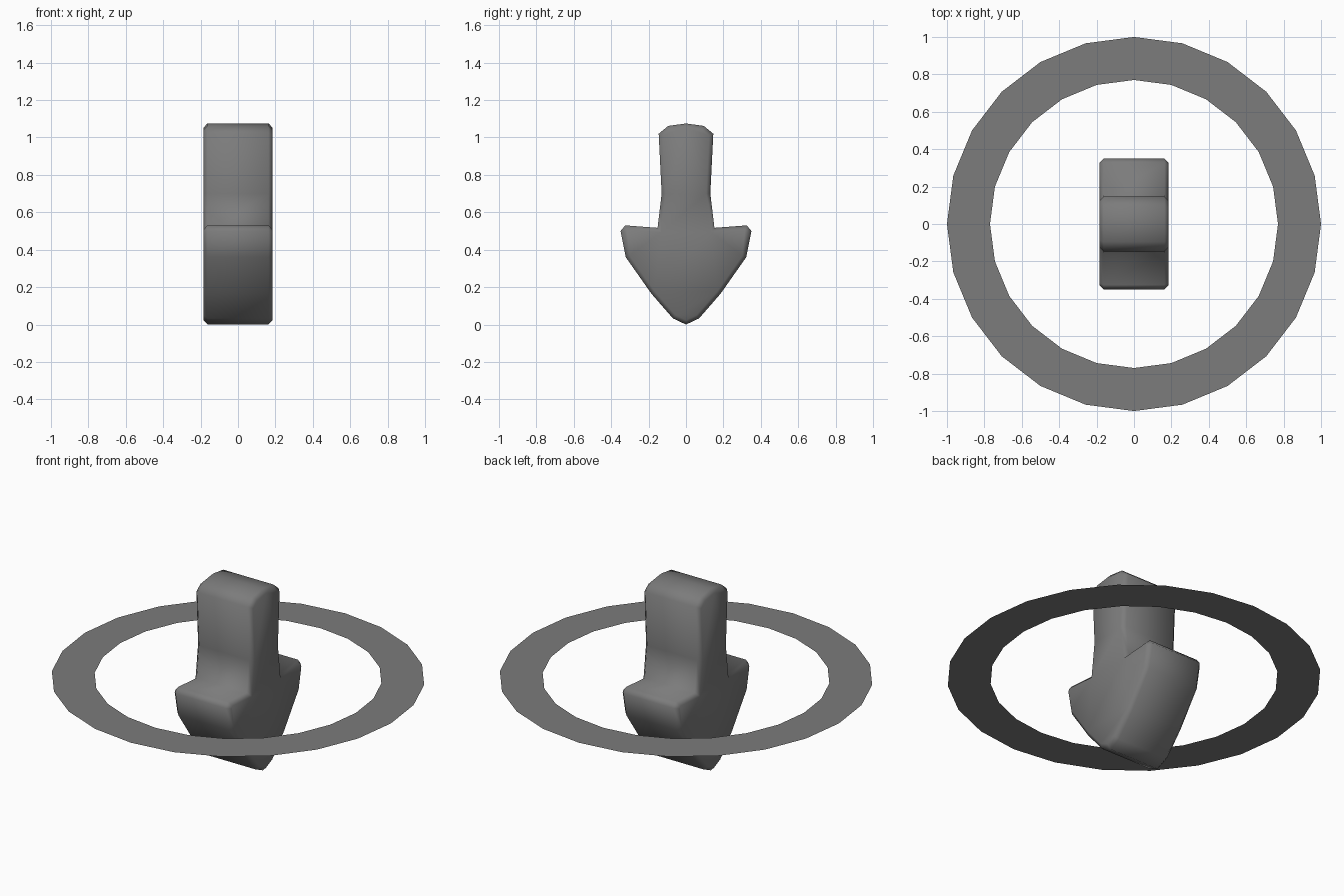
import bpy, bmesh, math

cube = bpy.data.objects.get("Cube")
if cube:
    bpy.data.objects.remove(cube, do_unlink=True)

# Single flat grey
grey = bpy.data.materials.new("mid grey")
grey.use_nodes = True
grey.diffuse_color = (0.2, 0.2, 0.2, 1)
grey.node_tree.nodes["Principled BSDF"].inputs["Base Color"].default_value = (0.2, 0.2, 0.2, 1)


def add_object(name, bm):
    mesh = bpy.data.meshes.new(name)
    bm.to_mesh(mesh)
    bm.free()
    mesh.materials.append(grey)
    obj = bpy.data.objects.new(name, mesh)
    bpy.context.collection.objects.link(obj)
    return obj


# Arrow: half outline (y, z) from top to tip, mirrored and extruded along x
HALF_WIDTH = 0.185
half = [(0, 1.075), (0.095, 1.062), (0.146, 1.02), (0.13, 0.70), (0.152, 0.517),
        (0.325, 0.53), (0.35, 0.50), (0.322, 0.36), (0.185, 0.165), (0.07, 0.033), (0, 0)]
outline = half + [(-y, z) for y, z in reversed(half[1:-1])]

bm = bmesh.new()
cap = bm.faces.new([bm.verts.new((-HALF_WIDTH, y, z)) for y, z in outline])
extruded = bmesh.ops.extrude_face_region(bm, geom=[cap], use_keep_orig=True)
new_verts = [g for g in extruded["geom"] if isinstance(g, bmesh.types.BMVert)]
bmesh.ops.translate(bm, vec=(2 * HALF_WIDTH, 0, 0), verts=new_verts)
bmesh.ops.recalc_face_normals(bm, faces=bm.faces[:])

# Chamfer the rims of both side caps
rims = [e for e in bm.edges if abs(e.verts[0].co.x - e.verts[1].co.x) < 1e-4]
bmesh.ops.bevel(bm, geom=rims, offset=0.022, segments=1, affect='EDGES')
bmesh.ops.triangulate(bm, faces=[f for f in bm.faces if len(f.verts) > 4])
for f in bm.faces:
    f.smooth = True
add_object("arrow", bm)

# Flat ring of 24 segments around the arrow
SIDES = 24
bm = bmesh.new()
inner, outer = [
    [bm.verts.new((r * math.cos(math.tau * i / SIDES), r * math.sin(math.tau * i / SIDES), 0.502))
     for i in range(SIDES)] for r in (0.77, 1.0)]
for i in range(SIDES):
    j = (i + 1) % SIDES
    bm.faces.new((inner[i], outer[i], outer[j], inner[j]))
add_object("ring", bm)
